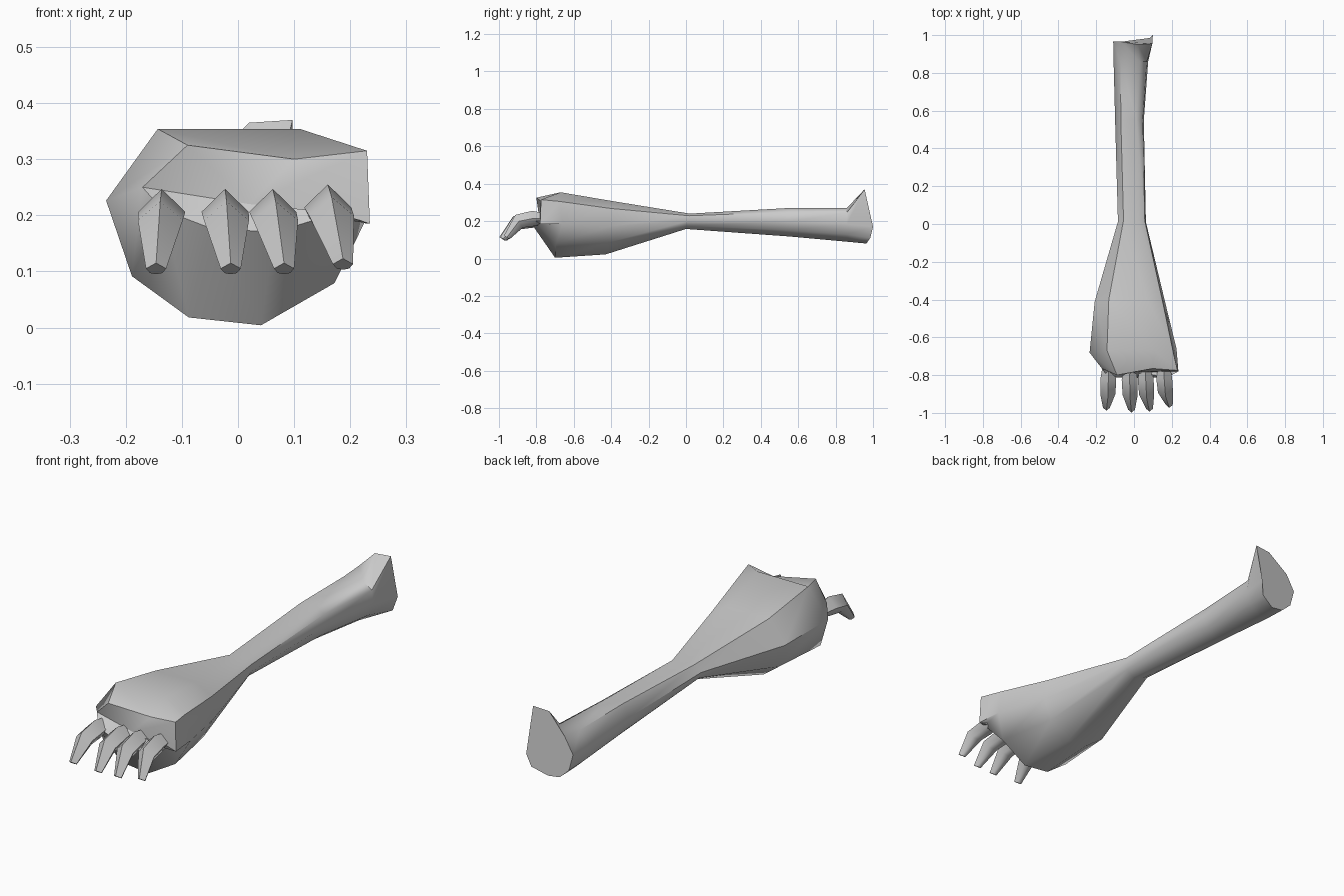
import bpy, bmesh, math
from mathutils import Vector

if "Cube" in bpy.data.objects:
    bpy.data.objects.remove(bpy.data.objects["Cube"])


def loft(name, rings, start_tip=None, end_tip=None, angle=50):
    """Skin a list of equal-sized rings, closing each end flat or to a point."""
    bm = bmesh.new()
    loops = [[bm.verts.new(p) for p in ring] for ring in rings]
    n = len(loops[0])
    for a, b in zip(loops, loops[1:]):
        for i in range(n):
            j = (i + 1) % n
            bm.faces.new((a[i], a[j], b[j], b[i]))
    for loop, tip in ((loops[0], start_tip), (loops[-1], end_tip)):
        if tip is None:
            bm.faces.new(loop)
        else:
            t = bm.verts.new(tip)
            for i in range(n):
                bm.faces.new((loop[i], loop[(i + 1) % n], t))
    bmesh.ops.recalc_face_normals(bm, faces=bm.faces)
    mesh = bpy.data.meshes.new(name)
    bm.to_mesh(mesh)
    bm.free()
    ob = bpy.data.objects.new(name, mesh)
    bpy.context.collection.objects.link(ob)
    bpy.ops.object.select_all(action='DESELECT')
    ob.select_set(True)
    bpy.context.view_layer.objects.active = ob
    bpy.ops.object.shade_smooth_by_angle(angle=math.radians(angle))
    return ob


# Limb cross-section, scaled to the bounds of each station
profile = [(-1, .27), (-.6, 1), (.5, 1), (.92, .72), (1, .04),
           (.77, -.57), (.2, -1), (-.36, -.92), (-.8, -.5)]


def section(yt, yb, x0, x1, z0, z1):
    return [Vector((x0 + (x1 - x0) * (u + 1) / 2,
                    yb + (yt - yb) * (v + 1) / 2,
                    z0 + (z1 - z0) * (v + 1) / 2)) for u, v in profile]


# Forearm and paw: y at top, y at bottom, x range, z range
stations = [
    (.965, .965, -.11, .10, .08, .28),
    (.86, .86, -.108, .075, .09, .27),
    (.55, .55, -.10, .052, .118, .27),
    (.02, .0, -.085, .063, .158, .24),
    (-.40, -.43, -.208, .165, .022, .308),
    (-.67, -.70, -.235, .225, .004, .354),
    (-.80, -.815, -.175, .225, .17, .33),
]
limb = [section(*s) for s in stations]

# Raised elbow flap at the far end
limb[0][2] = Vector((.02, .95, .365))
limb[0][3] = Vector((.097, .955, .37))
limb[0][4] = Vector((.10, 1.0, .17))
limb[0][5] = Vector((.085, .985, .11))

# Uneven knuckle edge and outer corner at the front
limb[-1][0] = Vector((-.17, -.765, .25))
limb[-1][1] = Vector((-.09, -.80, .325))
limb[-1][2] = Vector((.10, -.765, .30))
limb[-1][3] = Vector((.23, -.775, .315))
limb[-1][4] = Vector((.235, -.78, .185))
limb[-2][4].y = -.66
loft("forearm_and_paw", limb, None, (.02, -.785, .22))


# Claws: hexagonal rings given by top point, bottom point and half width
def claw(name, x, tip_x, dy, dz):
    rows = [(-.72, .225, -.72, .185, .025, 0),
            (-.83, .247, -.82, .165, .042, 0),
            (-.925, .225, -.885, .157, .040, .25),
            (-.998, .115, -.968, .095, .018, 1)]
    rings = []
    for yt, zt, yb, zb, w, f in rows:
        cx = x + (tip_x - x) * f
        ring = []
        for u, v in ((0, 1), (-1, .5), (-.6, .1), (0, 0), (.6, .1), (1, .5)):
            ring.append(Vector((cx + u * w,
                                yb + (yt - yb) * v + dy * (.3 + .7 * f),
                                zb + (zt - zb) * v + dz)))
        rings.append(ring)
    loft(name, rings)


for i, (x, tip_x, dy, dz) in enumerate([(-.136, -.146, .01, 0), (-.023, -.013, 0, 0),
                                        (.062, .082, .005, 0), (.160, .187, .025, .008)]):
    claw(f"claw_{i + 1}", x, tip_x, dy, dz)
